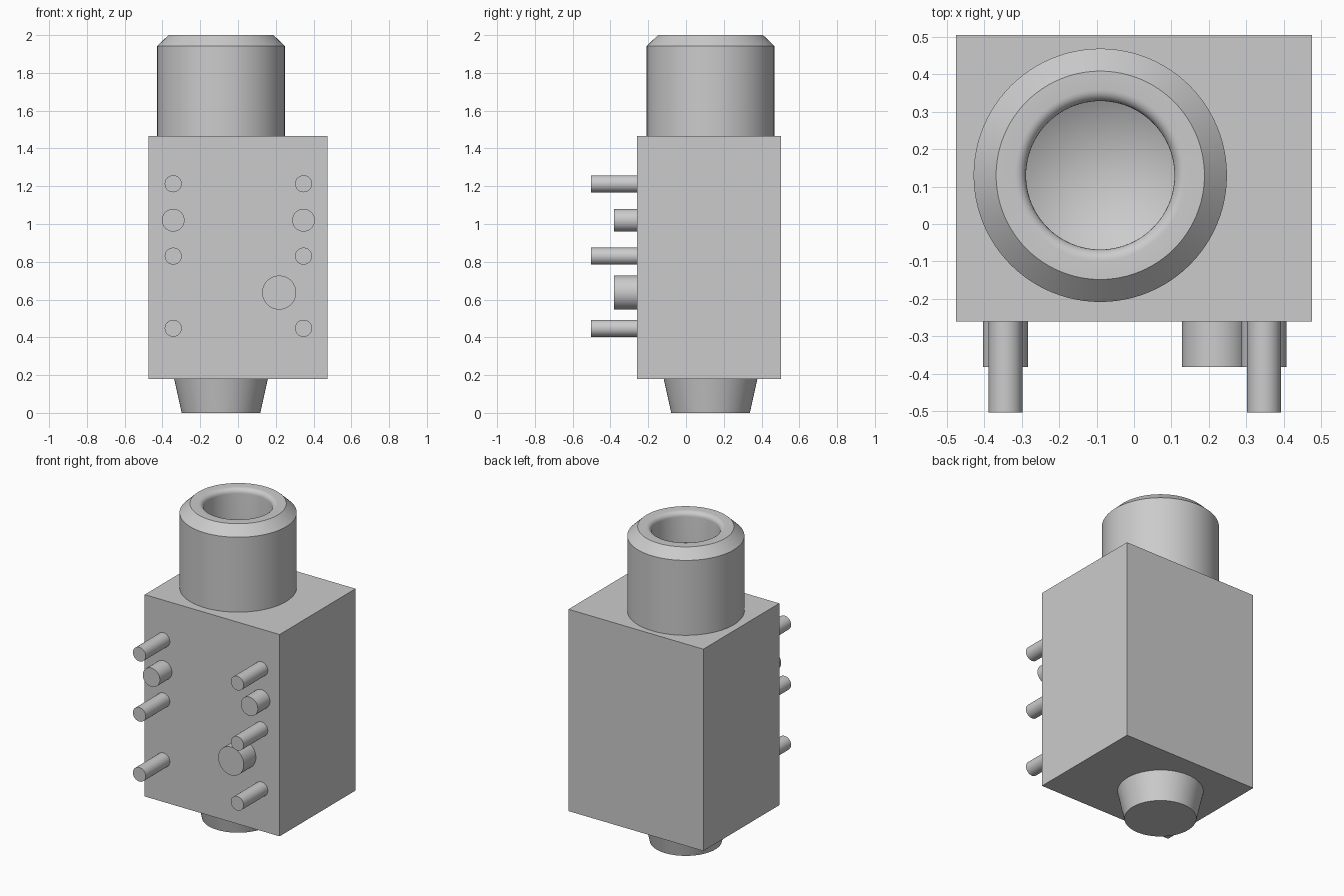
import bpy, bmesh, math
from mathutils import Matrix

default = bpy.data.objects.get("Cube")
if default:
    bpy.data.objects.remove(default, do_unlink=True)

AXIS = (-0.09, 0.13, 0)          # centre line of barrel, bore and tip
FRONT, BACK = -0.26, 0.504       # body faces in y
BOTTOM, TOP = 0.18, 1.465        # body faces in z
BORE = 0.198

grey = bpy.data.materials.new("plain grey")
grey.use_nodes = True
colour = (0.6, 0.6, 0.6, 1)
grey.diffuse_color = colour
grey.node_tree.nodes["Principled BSDF"].inputs["Base Color"].default_value = colour


def finish(name, bm, smooth=True):
    """Turn a bmesh into a named grey object with sharp edges kept."""
    bmesh.ops.recalc_face_normals(bm, faces=bm.faces)
    mesh = bpy.data.meshes.new(name)
    bm.to_mesh(mesh)
    bm.free()
    mesh.materials.append(grey)
    obj = bpy.data.objects.new(name, mesh)
    bpy.context.collection.objects.link(obj)
    if smooth:
        shade(obj)
    return obj


def shade(obj):
    bpy.ops.object.select_all(action='DESELECT')
    obj.select_set(True)
    bpy.context.view_layer.objects.active = obj
    bpy.ops.object.shade_smooth_by_angle(angle=math.radians(25))


def lathe(name, profile, closed=False, steps=96):
    """Revolve (radius, height) points about the shared axis."""
    bm = bmesh.new()
    verts = [bm.verts.new((r, 0, z)) for r, z in profile]
    edges = [bm.edges.new(pair) for pair in zip(verts, verts[1:])]
    if closed:
        edges.append(bm.edges.new((verts[-1], verts[0])))
    bmesh.ops.spin(bm, geom=verts + edges, axis=(0, 0, 1), cent=(0, 0, 0),
                   angle=math.tau, steps=steps, use_duplicate=False)
    bmesh.ops.remove_doubles(bm, verts=bm.verts, dist=1e-5)
    bmesh.ops.translate(bm, vec=AXIS, verts=bm.verts)
    return finish(name, bm)


def front_rod(name, x, z, radius, tip):
    """Round rod standing out of the front face to y = tip."""
    bm = bmesh.new()
    matrix = (Matrix.Translation((x, (FRONT + tip) / 2, z))
              @ Matrix.Rotation(math.pi / 2, 4, 'X'))
    bmesh.ops.create_cone(bm, cap_ends=True, segments=48, radius1=radius,
                          radius2=radius, depth=FRONT - tip, matrix=matrix)
    return finish(name, bm)


# Box body with a drilled, cone-ended bore
bm = bmesh.new()
bmesh.ops.create_cube(bm, size=1, matrix=(
    Matrix.Translation((0, (FRONT + BACK) / 2, (BOTTOM + TOP) / 2))
    @ Matrix.Diagonal((0.95, BACK - FRONT, TOP - BOTTOM, 1))))
body = finish("body", bm, smooth=False)
drill = lathe("bore_cutter", [(0, 1.7), (BORE, 1.7), (BORE, 0.46), (0, 0.34)])
cut = body.modifiers.new("bore", 'BOOLEAN')
cut.operation = 'DIFFERENCE'
cut.solver = 'EXACT'
cut.object = drill
bpy.context.view_layer.objects.active = body
bpy.ops.object.modifier_apply(modifier=cut.name)
bpy.data.objects.remove(drill, do_unlink=True)
shade(body)

# Hollow barrel: chamfered outside, rounded lip inside
LIP = 0.03
lip = [(BORE + LIP - LIP * math.sin(a), 2 - LIP + LIP * math.cos(a))
       for a in (math.pi / 2 * i / 6 for i in range(7))]
lathe("barrel", [(0.338, TOP), (0.338, 1.942), (0.278, 2)] + lip + [(BORE, TOP)],
      closed=True)

# Tapered tip under the body
lathe("bottom_tip", [(0, BOTTOM), (0.248, BOTTOM), (0.208, 0), (0, 0)])

# Contact pins and locating pegs on the front
for side, x in (("right", -0.343), ("left", 0.347)):
    for level, z in (("upper", 1.213), ("middle", 0.83), ("lower", 0.448)):
        front_rod(f"{side}_{level}_pin", x, z, 0.045, -0.503)
    front_rod(f"{side}_peg", x, 1.02, 0.06, -0.382)
front_rod("large_peg", 0.218, 0.637, 0.09, -0.382)
